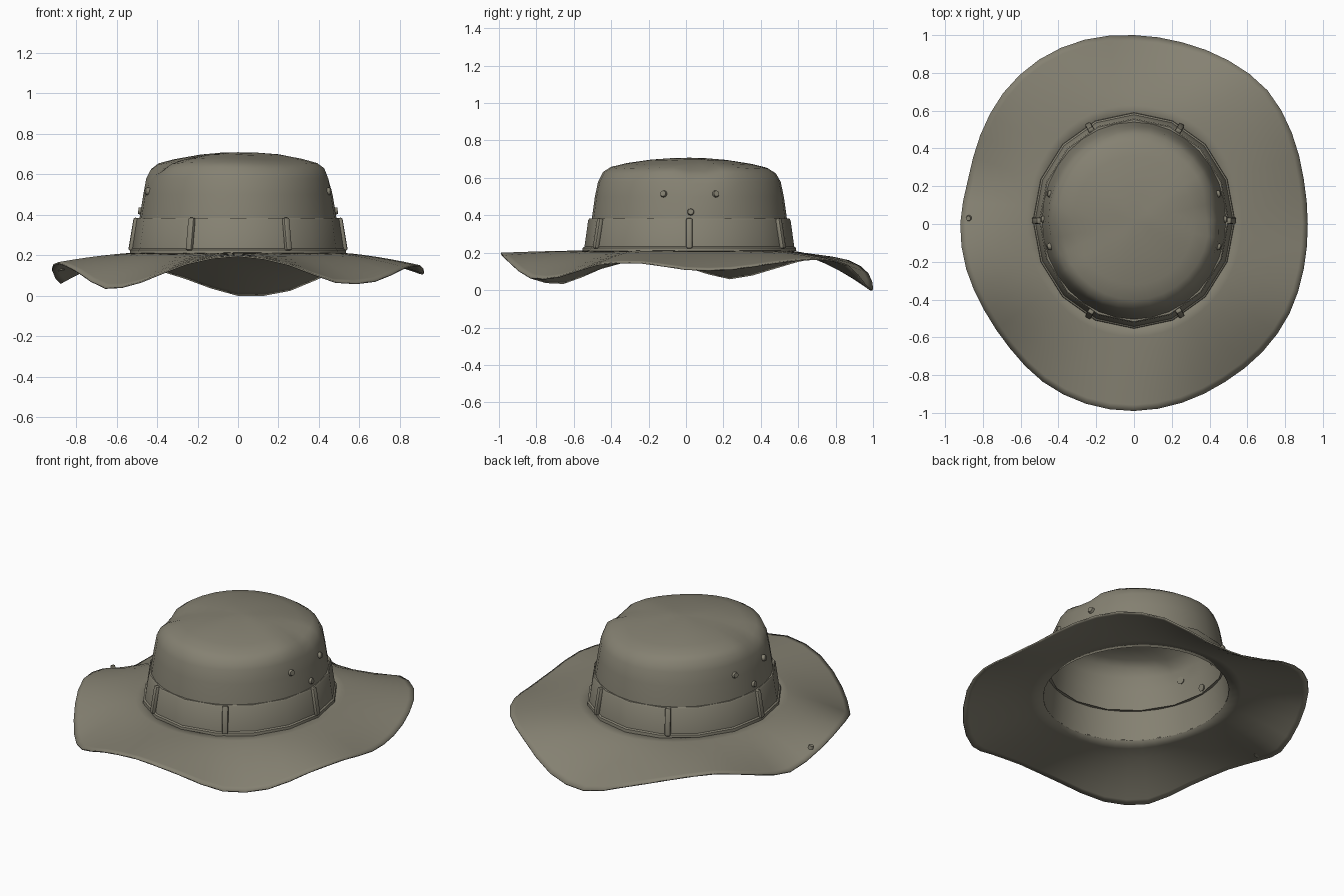
import bpy, bmesh, math
from mathutils import Vector, Matrix

cube = bpy.data.objects.get("Cube")
if cube:
    bpy.data.objects.remove(cube)

cloth = bpy.data.materials.new("olive_grey_cloth")
colour = (0.235, 0.22, 0.168, 1)
cloth.diffuse_color = colour
cloth.use_nodes = True
shader = cloth.node_tree.nodes["Principled BSDF"]
shader.inputs["Base Color"].default_value = colour
shader.inputs["Roughness"].default_value = 0.9

CENTRE_Y = 0.018


def finish(name, bm, angle=40):
    mesh = bpy.data.meshes.new(name)
    bm.to_mesh(mesh)
    bm.free()
    mesh.materials.append(cloth)
    obj = bpy.data.objects.new(name, mesh)
    bpy.context.collection.objects.link(obj)
    bpy.ops.object.select_all(action='DESELECT')
    obj.select_set(True)
    bpy.context.view_layer.objects.active = obj
    bpy.ops.object.shade_smooth_by_angle(angle=math.radians(angle))
    return obj


def loft(name, rings, apex=None, angle=40):
    """Skin a stack of closed rings, ordered from bottom/outside to top/inside."""
    bm = bmesh.new()
    rows = [[bm.verts.new(p) for p in ring] for ring in rings]
    n = len(rows[0])
    for a, b in zip(rows, rows[1:]):
        for i in range(n):
            j = (i + 1) % n
            bm.faces.new((a[i], a[j], b[j], b[i]))
    if apex:
        tip = bm.verts.new(apex)
        for i in range(n):
            bm.faces.new((rows[-1][i], rows[-1][(i + 1) % n], tip))
    return finish(name, bm, angle)


def oval(rx, ry, z, n):
    return [Vector((rx * math.cos(t), CENTRE_Y + ry * math.sin(t), z))
            for t in (math.tau * i / n for i in range(n))]


def cyclic(values, u):
    """Smooth periodic interpolation; u runs from 0 to 1 around the ring."""
    n = len(values)
    i = math.floor(u * n)
    f = u * n - i
    a, b, c, d = (values[(i + k) % n] for k in (-1, 0, 1, 2))
    return b + 0.5 * f * (c - a + f * (2*a - 5*b + 4*c - d + f * (3*(b - c) + d - a)))


# Brim: wavy rim, sampled every 15 degrees from +x towards the back
rim_radius = [.92, .93, .965, 1.0, 1.0, .995, 1.0, 1.01, 1.005, .98, .94, .91,
              .92, .92, .915, .93, .965, .985, .99, .98, .965, .96, .95, .93]
rim_height = [.115, .115, .15, .17, .135, .03, .005, .09, .16, .18, .12, .065,
              .13, .165, .12, .04, .07, .16, .2, .155, .07, .075, .14, .15]
SEG = 48
inner = oval(.505, .54, .212, SEG)
brim_rings = []
for t in (1, .93, .8, .65, .5, .33, .16, 0):
    ring = []
    for i in range(SEG):
        u = i / SEG
        r = cyclic(rim_radius, u)
        rim = Vector((r * math.cos(math.tau * u), r * math.sin(math.tau * u), 0))
        p = inner[i].lerp(rim, t)
        p.z = .212 + (cyclic(rim_height, u) - .212) * t ** 1.5
        ring.append(p)
    brim_rings.append(ring)
brim = loft("brim", brim_rings, angle=60)
thick = brim.modifiers.new("thickness", 'SOLIDIFY')
thick.thickness = 0.008

# Crown: tapering wall, rounded shoulder and low dome with soft side dents
profile = [(.505, .54, .208), (.487, .522, .38), (.468, .505, .5), (.455, .488, .58),
           (.436, .462, .628), (.40, .42, .655), (.32, .34, .675), (.2, .21, .695), (.09, .09, .705)]
dents = [Vector((.41, .07, .64)), Vector((-.40, -.10, .64))]
crown_rings = []
for rx, ry, z in profile:
    ring = oval(rx, ry, z, 32)
    for p in ring:
        for d in dents:
            w = math.exp(-((p - d).length / .09) ** 2)
            p.z -= .03 * w
            p.x -= math.copysign(.02 * w, d.x)
        if z > .6:
            a = math.atan2(p.y, p.x)
            p.z += .006 * math.sin(3 * a + 1) * math.hypot(p.x, p.y) / .4
    crown_rings.append(ring)
crown = loft("crown", crown_rings, apex=(0, CENTRE_Y, .708), angle=60)

# Hat band with a thin sewn lower edge
loft("hat_band", [oval(rx, ry, z, 16) for rx, ry, z in
                  [(.535, .572, .208), (.533, .570, .226), (.524, .561, .232),
                   (.503, .541, .374), (.497, .535, .382), (.477, .512, .382)]], angle=30)


def box(name, size, matrix, bevel):
    bm = bmesh.new()
    bmesh.ops.create_cube(bm, size=1, matrix=Matrix.Diagonal((*size, 1)))
    bmesh.ops.bevel(bm, geom=bm.edges[:], offset=bevel, segments=2, affect='EDGES', profile=.5)
    bm.transform(matrix)
    return finish(name, bm)


def frame(point, normal):
    """Matrix placing local +z along the normal and local y as near up as possible."""
    z = normal.normalized()
    up = Vector((0, 0, 1)) if abs(z.z) < .9 else Vector((0, 1, 0))
    x = up.cross(z).normalized()
    return Matrix.Translation(point) @ Matrix((x, z.cross(x), z)).transposed().to_4x4()


# Six belt loops holding the band
for k, deg in enumerate((0, 62, 117, 180, 243, 298)):
    c, s = math.cos(math.radians(deg)), math.sin(math.radians(deg))
    low = Vector((.53 * c, CENTRE_Y + .567 * s, .222))
    high = Vector((.502 * c, CENTRE_Y + .54 * s, .384))
    out = Vector((c / .52, s / .56, .32))
    box(f"band_loop_{k + 1}", (.034, (high - low).length, .026),
        frame((low + high) / 2, out), .009)


def stud(name, point, normal, radius=.022):
    bm = bmesh.new()
    bmesh.ops.create_cone(bm, cap_ends=True, segments=10, radius1=radius,
                          radius2=radius * .7, depth=.024)
    bm.transform(frame(point, normal))
    finish(name, bm)


# Vent eyelets on both sides of the crown
for side, label in ((1, "left"), (-1, "right")):
    for k, (y, z) in enumerate(((-.12, .515), (.16, .515), (.025, .418))):
        rx, ry = .487 - (z - .38) * .16, .522 - (z - .38) * .14
        x = rx * math.sqrt(1 - ((y - CENTRE_Y) / ry) ** 2)
        stud(f"eyelet_{label}_{k + 1}", Vector((side * x, y, z)),
             Vector((side * x / rx, (y - CENTRE_Y) / ry, .16)))

# Small snap on the right edge of the brim
stud("brim_snap", Vector((-.875, .03, .136)), Vector((-.2, 0, 1)), .018)
